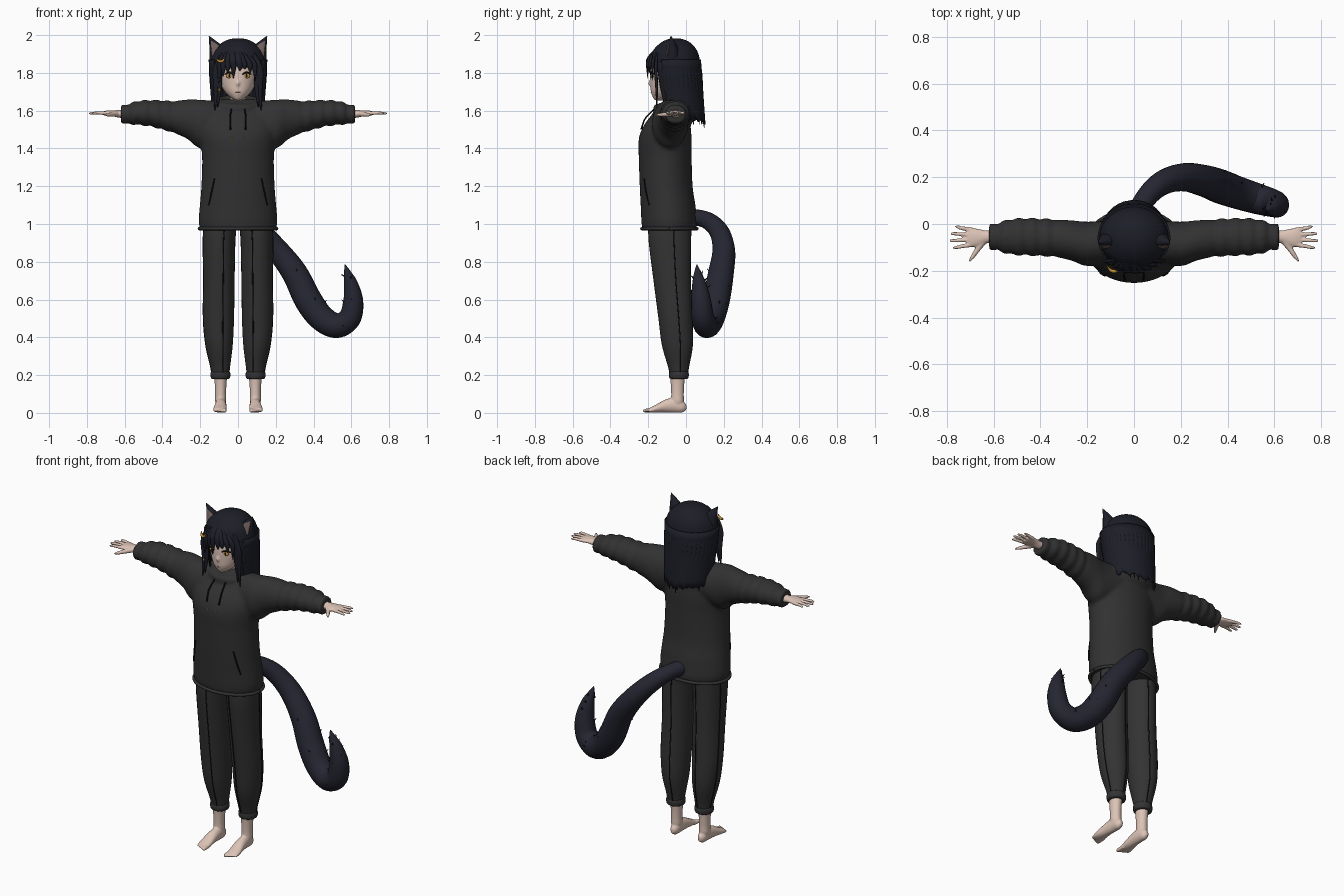
import bpy, bmesh, math, random
from mathutils import Vector

random.seed(4)
if "Cube" in bpy.data.objects:
    bpy.data.objects.remove(bpy.data.objects["Cube"])


def material(name, *rgb):
    m = bpy.data.materials.new(name)
    m.use_nodes = True
    m.diffuse_color = (*rgb, 1)
    m.node_tree.nodes["Principled BSDF"].inputs["Base Color"].default_value = (*rgb, 1)
    return m


CLOTH = material("charcoal cloth", .031, .031, .031)
TROUSER = material("trouser cloth", .033, .033, .033)
HAIR = material("blue black hair", .012, .013, .02)
FUR = material("tail fur", .018, .019, .031)
SKIN = material("pale skin", .72, .55, .47)
BLACK = material("black thread", .006, .006, .006)
GOLD = material("gold", .6, .3, .04)
INNER = material("inner ear", .17, .12, .11)
LIP = material("lip", .4, .2, .17)


def spline(rows, steps=5):
    """Smooth curve through rows of numbers."""
    out = []
    for i in range(len(rows) - 1):
        p, q = rows[max(i - 1, 0)], rows[i]
        r, s = rows[i + 1], rows[min(i + 2, len(rows) - 1)]
        for k in range(steps):
            t = k / steps
            out.append([b + t * (c - a) / 2 + t * t * (a - 2.5 * b + 2 * c - d / 2)
                        + t ** 3 * (1.5 * (b - c) + (d - a) / 2)
                        for a, b, c, d in zip(p, q, r, s)])
    return out + [list(rows[-1])]


def skin_rings(bm, rings):
    """Bridge rings of points and close both ends."""
    rings = [[bm.verts.new(p) for p in ring] for ring in rings]
    for r, s in zip(rings, rings[1:]):
        for i in range(len(r)):
            j = (i + 1) % len(r)
            bm.faces.new((r[i], r[j], s[j], s[i]))
    bm.faces.new(rings[0][::-1])
    bm.faces.new(rings[-1])


def loft(bm, axis, rows, n=32, steps=5):
    """Rows are centre x, y, z and two half sizes across the axis."""
    u, v = {"x": ((0, 1, 0), (0, 0, 1)), "y": ((1, 0, 0), (0, 0, 1)),
            "z": ((1, 0, 0), (0, 1, 0))}[axis]
    angles = [math.tau * i / n for i in range(n)]
    skin_rings(bm, [[Vector(r[:3]) + Vector(u) * r[3] * math.cos(a)
                     + Vector(v) * r[4] * math.sin(a) for a in angles]
                    for r in spline(rows, steps)])


def tube(bm, rows, out=(0, 1, 0), flat=1, n=10, steps=5):
    """Rows are x, y, z and radius; flat squashes the tube along out."""
    rows = spline(rows, steps)
    pts = [Vector(r[:3]) for r in rows]
    v, rings = Vector(out), []
    for i, p in enumerate(pts):
        t = (pts[min(i + 1, len(pts) - 1)] - pts[max(i - 1, 0)]).normalized()
        v = (v - t * v.dot(t)).normalized()
        u = t.cross(v)
        rings.append([p + rows[i][3] * (u * math.cos(a) + v * flat * math.sin(a))
                      for a in (math.tau * k / n for k in range(n))])
    skin_rings(bm, rings)


def ball(bm, centre, size):
    made = bmesh.ops.create_uvsphere(bm, u_segments=20, v_segments=12, radius=1)["verts"]
    for vert in made:
        vert.co = Vector(a * s + c for a, s, c in zip(vert.co, size, centre))


def finish(name, bm, mat, voxel=0, mirror=False, smooth=3):
    bmesh.ops.recalc_face_normals(bm, faces=bm.faces)
    mesh = bpy.data.meshes.new(name)
    bm.to_mesh(mesh)
    bm.free()
    mesh.materials.append(mat)
    ob = bpy.data.objects.new(name, mesh)
    bpy.context.collection.objects.link(ob)
    for poly in mesh.polygons:
        poly.use_smooth = True
    if voxel:
        mod = ob.modifiers.new("blend", "REMESH")
        mod.mode, mod.voxel_size, mod.use_smooth_shade = "VOXEL", voxel, True
        ob.modifiers.new("soften", "SMOOTH").iterations = smooth
    if mirror:
        ob.modifiers.new("mirror", "MIRROR")
    return ob


# Hoodie: body, sleeves, hood and collar blended together
bm = bmesh.new()
loft(bm, "z", [(0, y, z, a, b) for z, y, a, b in (
    (.97, -.088, .2, .142), (1, -.088, .207, .147), (1.03, -.09, .208, .147),
    (1.1, -.095, .202, .145), (1.2, -.105, .194, .14), (1.35, -.11, .19, .14),
    (1.45, -.11, .2, .14), (1.52, -.1, .21, .124), (1.58, -.08, .2, .1),
    (1.63, -.065, .165, .075), (1.66, -.06, .1, .05))], 48)
for s in (-1, 1):
    arm = spline([(.1, -.075, 1.54, .09, .11), (.2, -.085, 1.53, .095, .128),
                  (.27, -.07, 1.555, .086, .104), (.35, -.06, 1.568, .08, .083),
                  (.45, -.055, 1.585, .08, .071), (.53, -.055, 1.588, .075, .063),
                  (.58, -.055, 1.582, .06, .053), (.62, -.055, 1.58, .056, .05)], 8)
    for r in arm:
        fold = .005 * math.sin(r[0] * 105) * (.33 < r[0] < .59)
        r[:] = s * r[0], r[1], r[2], r[3] + fold, r[4] + fold
    loft(bm, "x", arm, 32, 1)
ball(bm, (0, .0, 1.6), (.13, .055, .08))
collar = [(.105 * math.sin(t), -.065 - .085 * math.cos(t),
           1.635 - .025 * math.cos(t), .027) for t in
          (math.tau * i / 16 for i in range(17))]
tube(bm, collar, (0, 0, 1))
finish("hoodie", bm, CLOTH, .011)

# Hoodie hem, cuffs, drawstrings and pocket openings
bm = bmesh.new()
hem = [(.205 * math.cos(t), -.088 + .146 * math.sin(t), .975, .009)
       for t in (math.tau * i / 24 for i in range(25))]
tube(bm, hem, (0, 0, 1), 1, 8, 2)
finish("hoodie_hem", bm, CLOTH)
bm = bmesh.new()
tube(bm, [(.035, -.165, 1.61, .004), (.042, -.215, 1.56, .004), (.04, -.237, 1.5, .005)])
tube(bm, [(.125, -.222, 1.24, .003), (.14, -.212, 1.17, .004), (.155, -.195, 1.1, .003)])
finish("drawstrings_and_pockets", bm, BLACK, mirror=True)
bm = bmesh.new()
ball(bm, (.027, -.246, 1.46), (.004, .004, .004))
finish("hoodie_studs", bm, GOLD, mirror=True)

# Trousers with rolled cuffs and seams
legs = [(.095, -.085, .99, .088, .115), (.1, -.085, .9, .086, .112),
        (.101, -.073, .7, .083, .099), (.103, -.056, .5, .082, .09),
        (.1, -.046, .36, .072, .082), (.094, -.04, .25, .053, .056),
        (.093, -.038, .2, .046, .046)]
bm = bmesh.new()
loft(bm, "z", legs)
loft(bm, "z", [(.093, -.038, z, a, a) for z, a in
               ((.18, .044), (.185, .05), (.2, .053), (.215, .051), (.222, .044))])
finish("trousers", bm, TROUSER, mirror=True)
bm = bmesh.new()
for angle in (-1.85, .2, 1.8):
    seam = [(r[0] + r[3] * math.cos(angle), r[1] + r[4] * math.sin(angle), r[2], .003)
            for r in spline(legs, 3)]
    tube(bm, seam, (1, .3, 0), 1, 6, 2)
finish("trouser_seams", bm, BLACK, mirror=True)

# Bare feet
bm = bmesh.new()
loft(bm, "z", [(.092, -.045, z, a, a * 1.15) for z, a in
               ((.21, .036), (.15, .031), (.1, .029), (.06, .029), (.03, .02))])
loft(bm, "y", [(.09, .002, .03, .01, .014), (.09, -.02, .034, .024, .032),
               (.09, -.06, .041, .028, .04), (.092, -.11, .036, .031, .034),
               (.095, -.16, .022, .036, .021), (.096, -.195, .014, .034, .012)])
for i in range(5):
    x, tip, r = .07 + .0135 * i, -.228 + .006 * i, .0105 - .001 * i
    tube(bm, [(x, -.17, .014, r), (x, tip + .015, .012, r), (x, tip, .009, r * .5)])
finish("feet", bm, SKIN, .0045, True)

# Hands with spread fingers
bm = bmesh.new()
loft(bm, "x", [(.58, -.055, 1.582, .03, .024), (.63, -.055, 1.583, .027, .02),
               (.66, -.058, 1.586, .036, .016), (.69, -.058, 1.587, .041, .014),
               (.715, -.056, 1.586, .036, .01)])
for i, reach in enumerate((.765, .785, .79, .775)):
    y = -.025 - .021 * i
    spread = (1.5 - i) * .009
    tube(bm, [(.69, y, 1.586, .01), (.74, y + spread * .6, 1.588, .0085),
              (reach - .01, y + spread, 1.586, .007), (reach, y + spread, 1.585, .003)])
tube(bm, [(.645, -.075, 1.583, .015), (.67, -.11, 1.58, .012),
          (.69, -.14, 1.578, .009), (.705, -.16, 1.576, .004)])
finish("hands", bm, SKIN, .0045, True)

# Head and neck
bm = bmesh.new()
loft(bm, "z", [(0, y, z, a, b) for z, y, a, b in (
    (1.655, -.145, .012, .02), (1.67, -.125, .04, .05), (1.7, -.106, .07, .08),
    (1.74, -.086, .092, .103), (1.79, -.075, .104, .115), (1.85, -.07, .108, .112),
    (1.92, -.065, .09, .1), (1.96, -.06, .04, .05))], 40)
loft(bm, "z", [(0, -.09, 1.6, .075, .065), (0, -.075, 1.64, .045, .045),
               (0, -.07, 1.72, .042, .045)])
tube(bm, [(0, -.185, 1.765, .006), (0, -.191, 1.745, .009), (0, -.187, 1.732, .007)])
finish("head", bm, SKIN, .006, smooth=2)

# Eyes, lashes and mouth
bm = bmesh.new()
ball(bm, (.046, -.177, 1.785), (.017, .007, .014))
finish("irises", bm, GOLD, mirror=True)
bm = bmesh.new()
ball(bm, (.046, -.183, 1.785), (.005, .003, .009))
tube(bm, [(.024, -.188, 1.792, .003), (.045, -.184, 1.802, .005), (.07, -.166, 1.793, .003)])
tube(bm, [(.025, -.188, 1.826, .002), (.05, -.18, 1.832, .003), (.07, -.166, 1.825, .002)])
finish("pupils_and_lashes", bm, BLACK, mirror=True)
bm = bmesh.new()
tube(bm, [(-.016, -.181, 1.697, .002), (0, -.184, 1.696, .003), (.016, -.181, 1.697, .002)])
finish("mouth", bm, LIP)


def hair_point(t, z, lift=0):
    """Point on the hair surface; t turns from the front."""
    drop = 1.86 - z
    return ((.147 - .06 * drop + lift) * math.sin(t),
            -.058 + .12 * drop - (.13 - .05 * drop + lift) * math.cos(t), z)


# Hair crown
bm = bmesh.new()
loft(bm, "z", [(0, y, z, a, b) for z, y, a, b in (
    (1.835, -.058, .14, .125), (1.87, -.058, .147, .131), (1.92, -.058, .129, .115),
    (1.96, -.055, .085, .078), (1.978, -.055, .045, .04), (1.983, -.055, .01, .01))], 48)
finish("hair_crown", bm, HAIR)

# Long hair sheet with a jagged hem
bm = bmesh.new()
cols = 60
grid = []
for i in range(cols + 1):
    t = math.radians(58 + (360 - 116) * i / cols)
    end = 1.575 + .035 * math.cos(t) + random.uniform(-.015, .012)
    grid.append([bm.verts.new(hair_point(t, 1.87 + (end - 1.87) * k / 8)) for k in range(9)])
for a, b in zip(grid, grid[1:]):
    for k in range(8):
        bm.faces.new((a[k], b[k], b[k + 1], a[k + 1]))
sheet = finish("long_hair", bm, HAIR)
sheet.modifiers.new("thickness", "SOLIDIFY").thickness = .008

# Loose locks over the sheet, framing the face, and the fringe
bm = bmesh.new()
for i in range(27):
    t = math.radians(50 + 10 * i)
    end = 1.575 + .04 * math.cos(t) + random.uniform(-.03, .02)
    rows = [(*hair_point(t, z, lift), r) for z, lift, r in (
        (1.9, -.025, .008), (1.83, .001, .018), (1.7, .002, .018), (end, .003, .002))]
    tube(bm, rows, (math.sin(t), -math.cos(t), 0), .35, 8)
for s in (-1, 1):
    for x, end in ((.1, 1.62), (.115, 1.6)):
        tube(bm, [(s * x * .7, -.155, 1.9, .012), (s * x, -.16, 1.82, .017),
                  (s * x, -.155, 1.72, .015), (s * (x + .008), -.155, end, .002)],
             (0, -1, 0), .5, 8)
for start, x, end in ((-.035, -.1, 1.75), (-.03, -.08, 1.78), (-.03, -.055, 1.8),
                      (-.03, -.025, 1.77), (-.02, .01, 1.81), (-.02, .035, 1.82),
                      (-.02, .065, 1.8), (-.02, .09, 1.76)):
    y = -.205 + 3.5 * x * x
    tube(bm, [(start, -.14, 1.94, .014), (start * .4 + x * .6, y + .01, 1.88, .021),
              (x * .95, y, 1.84, .016), (x, y, end, .002)], (0, -1, 0), .5, 8)
finish("hair_locks", bm, HAIR)

# Animal ears with paler insides
bm = bmesh.new()
loft(bm, "z", [(.105, -.07, 1.86, .045, .04), (.107, -.07, 1.9, .045, .036),
               (.117, -.072, 1.94, .035, .026), (.135, -.076, 1.97, .018, .014),
               (.153, -.08, 1.995, .002, .002)], 20)
finish("ears", bm, HAIR, mirror=True)
bm = bmesh.new()
loft(bm, "z", [(.111, -.103, 1.89, .026, .007), (.117, -.095, 1.93, .025, .007),
               (.13, -.088, 1.96, .014, .005), (.144, -.084, 1.98, .002, .002)], 16)
finish("inner_ears", bm, INNER, mirror=True)

# Crescent hair clip and small earring
bm = bmesh.new()
tube(bm, [(-.115, -.18, 1.875, .002), (-.1, -.198, 1.862, .007),
          (-.082, -.203, 1.863, .007), (-.07, -.204, 1.88, .002)])
ball(bm, (-.1, -.178, 1.71), (.005, .004, .012))
finish("hair_clip_and_earring", bm, GOLD)

# Curled tail with stray tufts
tail = [(0, .02, 1.04, .042), (.05, .11, 1.02, .045), (.12, .175, .96, .052),
        (.21, .2, .86, .06), (.3, .185, .74, .068), (.37, .16, .6, .073),
        (.44, .135, .505, .07), (.52, .11, .462, .066), (.59, .09, .5, .06),
        (.61, .08, .59, .053), (.598, .07, .68, .038), (.58, .062, .74, .02),
        (.567, .058, .785, .002)]
bm = bmesh.new()
tube(bm, tail, (0, 0, 1), 1, 20, 6)
finish("tail", bm, FUR)
bm = bmesh.new()
for x, y, z, r in random.sample(spline(tail, 6)[24:66], 30):
    out = Vector(random.gauss(0, 1) for k in "xyz").normalized()
    root = Vector((x, y, z)) + out * r * .85
    tip = root + out * .02 + Vector((0, 0, .012))
    tube(bm, [(*root, .006), (*tip, .001)], out.orthogonal(), 1, 5, 2)
finish("tail_tufts", bm, HAIR)
